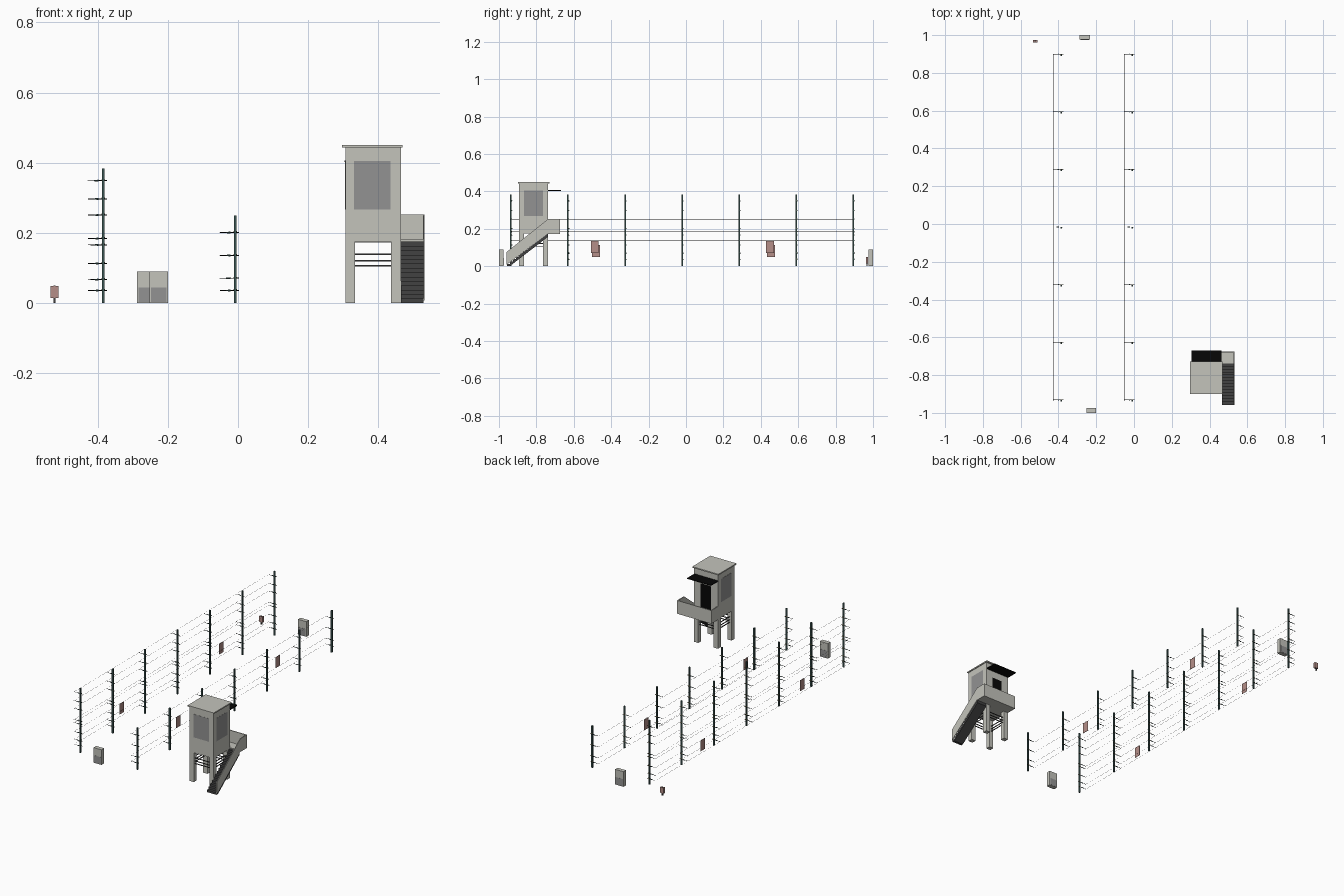
import bpy, bmesh, math
from mathutils import Matrix, Vector

if "Cube" in bpy.data.objects:
    bpy.data.objects.remove(bpy.data.objects["Cube"])


def material(name, rgb):
    m = bpy.data.materials.new(name)
    m.diffuse_color = (*rgb, 1)
    m.use_nodes = True
    m.node_tree.nodes["Principled BSDF"].inputs["Base Color"].default_value = m.diffuse_color
    return m


CONCRETE = material("concrete grey", (0.55, 0.55, 0.50))
GLASS = material("window grey", (0.29, 0.29, 0.29))
STEP = material("dark step grey", (0.055, 0.055, 0.055))
BLACK = material("black", (0.002, 0.002, 0.002))
POST = material("dark green post", (0.045, 0.095, 0.09))
TAN = material("tan insulator", (0.30, 0.25, 0.10))
WIRE = material("wire grey", (0.14, 0.14, 0.14))
SIGN = material("faded red sign", (0.46, 0.275, 0.25))


def finish(name, bm, mat):
    bmesh.ops.recalc_face_normals(bm, faces=bm.faces)
    me = bpy.data.meshes.new(name)
    bm.to_mesh(me)
    bm.free()
    me.materials.append(mat)
    ob = bpy.data.objects.new(name, me)
    bpy.context.collection.objects.link(ob)
    return ob


def boxes(name, mat, spans):
    """Each span is (x0, x1, y0, y1, z0, z1)."""
    bm = bmesh.new()
    for x0, x1, y0, y1, z0, z1 in spans:
        mt = Matrix.Translation(((x0 + x1) / 2, (y0 + y1) / 2, (z0 + z1) / 2))
        mt = mt @ Matrix.Diagonal((x1 - x0, y1 - y0, z1 - z0, 1))
        bmesh.ops.create_cube(bm, size=1, matrix=mt)
    return finish(name, bm, mat)


def rods(name, mat, items, sides=6):
    """Each item is (start, end, start radius, end radius)."""
    bm = bmesh.new()
    for a, b, r1, r2 in items:
        a, b = Vector(a), Vector(b)
        rot = (b - a).to_track_quat('Z', 'Y').to_matrix().to_4x4()
        bmesh.ops.create_cone(bm, cap_ends=True, segments=sides, radius1=r1, radius2=r2,
                              depth=(b - a).length, matrix=Matrix.Translation((a + b) / 2) @ rot)
    return finish(name, bm, mat)


def extrude_x(name, mat, profile, x0, x1):
    """Side profile of (y, z) points, extruded along x."""
    bm = bmesh.new()
    f = bm.faces.new([bm.verts.new((x0, y, z)) for y, z in profile])
    r = bmesh.ops.extrude_face_region(bm, geom=[f])
    vs = [v for v in r["geom"] if isinstance(v, bmesh.types.BMVert)]
    bmesh.ops.translate(bm, verts=vs, vec=(x1 - x0, 0, 0))
    return finish(name, bm, mat)


# Wire fences: posts, arms, insulators and wires
POST_Y = [-0.936 + 0.305 * i for i in range(7)]


def fence(name, px, height, levels):
    boxes(name + "_posts", POST, [(px - .004, px + .004, y - .004, y + .004, 0, height) for y in POST_Y])
    wx = px - 0.044
    arms, insulators, clamps = [], [], []
    for y in POST_Y:
        for z in levels:
            arms.append(((px + .011, y + .005, z), (wx, y + .005, z), .0014, .001))
            insulators.append(((px - .013, y + .005, z), (px - .026, y + .005, z), .003, .0016))
            clamps.append((px - .005, px + .005, y + .003, y + .006, z + .001, z + .004))
    rods(name + "_arms", BLACK, arms)
    rods(name + "_insulators", POST, insulators)
    boxes(name + "_clamps", TAN, clamps)
    rods(name + "_wires", WIRE, [((wx, POST_Y[0], z), (wx, POST_Y[-1] + .006, z), .0005, .0005)
                                 for z in levels], 4)


fence("tall_fence", -0.384, 0.383, (.036, .067, .113, .166, .184, .251, .297, .349))
fence("short_fence", -0.008, 0.25, (.036, .071, .136, .201))

# Warning signs hung on the wires
boxes("fence_signs", SIGN, [(x - .0004, x + .0004, y - .021, y + .021, z - .032, z + .032)
                            for x, z, dy in ((-.429, .081, .003), (-.053, .103, -.003))
                            for y in (-.485 + dy, .452 + dy)])

# Small sign on a stake
boxes("stake", STEP, [(-.526, -.520, .965, .971, 0, .05)])
boxes("stake_sign", SIGN, [(-.534, -.511, .962, .974, .015, .049)])

# Concrete cabinets with grey lower panels
cabs = [(-.252, -.2, -1, -.975), (-.288, -.233, .976, 1)]
boxes("cabinets", CONCRETE, [(a, b, c, d, 0, .09) for a, b, c, d in cabs])
boxes("cabinet_panels", GLASS, [(a + .004, b - .004, c - .0008, d + .0008, .003, .045)
                                for a, b, c, d in cabs])

# Watch tower: legs, cabin and roof
X0, X1, Y0, Y1 = .306, .464, -.893, -.738
FLOOR = .175
boxes("tower_legs", CONCRETE, [(x, x + .028, y, y + .027, 0, FLOOR)
                               for x in (X0, X1 - .028) for y in (Y0, Y1 - .027)])
boxes("tower_cabin", CONCRETE, [(X0, X1, Y0, Y1, FLOOR, .445)])
boxes("tower_roof", CONCRETE, [(.297, .469, -.899, -.729, .443, .45)])

# Cross bars between the legs on every side
bars = []
for z in (.106, .121, .139):
    bars += [(X0 + .02, X1 - .02, y - .002, y + .002, z - .002, z + .002) for y in (Y0 + .013, Y1 - .013)]
    bars += [(x - .002, x + .002, Y0 + .02, Y1 - .02, z - .002, z + .002) for x in (X0 + .013, X1 - .014)]
boxes("leg_cross_bars", STEP, bars)

# Windows on the front and both sides
boxes("tower_windows", GLASS, [(.331, .435, Y0 - .001, Y0 + .002, .267, .405),
                               (X0 - .001, X0 + .002, -.866, -.765, .267, .405),
                               (X1 - .002, X1 + .001, -.866, -.765, .267, .405)])

# Rear door and awning
boxes("rear_door", BLACK, [(.352, .419, Y1 - .002, Y1 + .001, FLOOR, .36)])
boxes("rear_awning", BLACK, [(.304, .462, Y1, -.669, .402, .406)])

# Rear balcony with parapets
BX, BY = .532, -.675
boxes("balcony_floor", CONCRETE, [(X0, BX, Y1, BY, FLOOR - .002, FLOOR + .006)])
boxes("balcony_parapet", CONCRETE, [(X0, BX, BY - .005, BY, FLOOR, .252),
                                    (X0, X0 + .005, Y1, BY, FLOOR, .252),
                                    (BX - .005, BX, Y1, BY, FLOOR, .252)])

# Stairs along the right side, with a sloping outer parapet
N, S0, S1 = 14, -.957, -.738
dy, dz = (S1 - S0) / N, FLOOR / N
steps = []
for i in range(N):
    steps += [(S0 + i * dy, i * dz), (S0 + i * dy, (i + 1) * dz)]
steps += [(S1, FLOOR), (S1, FLOOR - .018), (S0 + .015, 0)]
extrude_x("stairs", STEP, steps, X1 + .001, BX - .004)
extrude_x("stair_parapet", CONCRETE, [(S0 - .002, .008), (S0 - .002, .076), (S1, .252), (S1, FLOOR)],
          BX - .004, BX)
